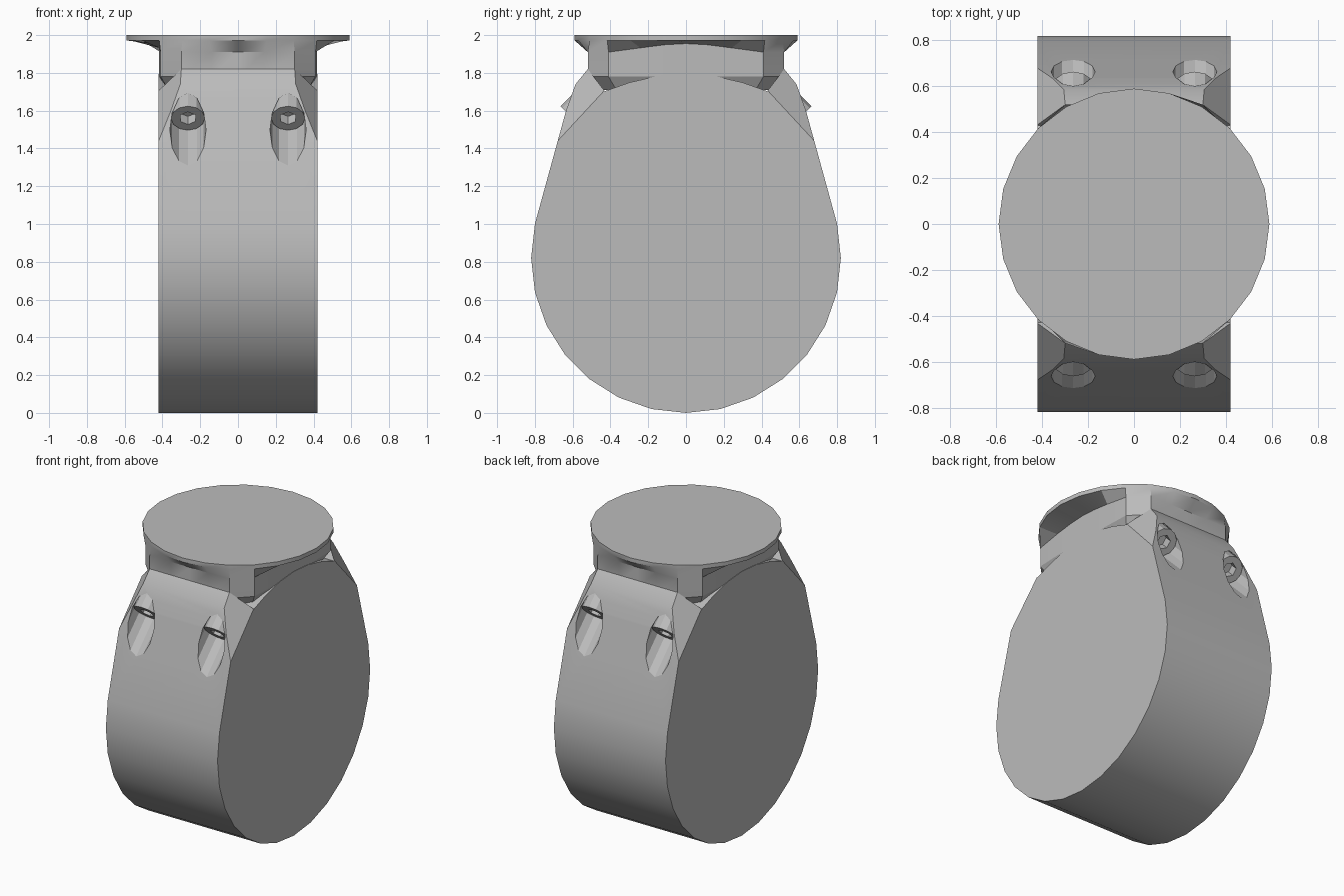
import bpy, bmesh
from math import sin, cos, pi, radians
from mathutils import Vector, Matrix

if "Cube" in bpy.data.objects:
    bpy.data.objects.remove(bpy.data.objects["Cube"], do_unlink=True)

grey = bpy.data.materials.new("plain_grey")
grey.use_nodes = True
grey.diffuse_color = (0.5, 0.5, 0.5, 1)
grey.node_tree.nodes["Principled BSDF"].inputs["Base Color"].default_value = (0.5, 0.5, 0.5, 1)


def finish(bm, name):
    bmesh.ops.recalc_face_normals(bm, faces=bm.faces)
    mesh = bpy.data.meshes.new(name)
    bm.to_mesh(mesh)
    bm.free()
    mesh.materials.append(grey)
    ob = bpy.data.objects.new(name, mesh)
    bpy.context.collection.objects.link(ob)
    return ob


def activate(ob):
    bpy.ops.object.select_all(action='DESELECT')
    ob.select_set(True)
    bpy.context.view_layer.objects.active = ob


def smooth(ob):
    activate(ob)
    bpy.ops.object.shade_smooth_by_angle(angle=radians(28))


def rod(name, start, direction, length, radius, sides):
    """Cylinder from a start point along a direction."""
    bm = bmesh.new()
    turn = direction.to_track_quat('Z', 'Y').to_matrix().to_4x4()
    place = Matrix.Translation(start + direction * length / 2) @ turn
    bmesh.ops.create_cone(bm, cap_ends=True, segments=sides, radius1=radius,
                          radius2=radius, depth=length, matrix=place)
    return finish(bm, name)


def cut(ob, cutter):
    cutter.hide_render = True
    activate(ob)
    mod = ob.modifiers.new("cut", 'BOOLEAN')
    mod.operation, mod.solver, mod.object = 'DIFFERENCE', 'EXACT', cutter
    bpy.ops.object.modifier_apply(modifier=mod.name)
    bpy.data.objects.remove(cutter, do_unlink=True)


# Housing: round underside, tapering flanks, shoulders and a saddle on top
step = 2 * pi / 28
half = [(0.82 * sin(k * step), 0.82 - 0.82 * cos(k * step)) for k in range(9)]
half += [(0.635, 1.6), (0.585, 1.74), (0.52, 1.82), (0.43, 1.703)]
half += [(y, 0.8 + (1 - y * y) ** 0.5 - 0.005) for y in (0.3, 0.15, 0)]
outline = half + [(-y, z) for y, z in reversed(half[1:-1])]
bm = bmesh.new()
face = bm.faces.new([bm.verts.new((-0.42, y, z)) for y, z in outline])
sweep = bmesh.ops.extrude_face_region(bm, geom=[face])
bmesh.ops.translate(bm, vec=(0.84, 0, 0),
                    verts=[g for g in sweep["geom"] if isinstance(g, bmesh.types.BMVert)])
housing = finish(bm, "housing")

# Shoulder corner chamfers, access bores and socket screws in all four corners
for sx in (1, -1):
    for sy in (1, -1):
        label = ("left" if sx > 0 else "right") + ("_back" if sy > 0 else "_front")
        a, b, c = [Vector((sx * x, sy * y, z)) for x, y, z in
                   ((0.42, 0.67, 1.45), (0.3, 0.52, 1.82), (0.42, 0.42, 1.72))]
        normal = (b - a).cross(c - a).normalized()
        if normal.z < 0:
            normal.negate()
        bm = bmesh.new()
        bmesh.ops.create_cube(bm, size=1, matrix=Matrix.Translation((a + b + c) / 3 + normal / 2)
                              @ normal.to_track_quat('Z', 'Y').to_matrix().to_4x4())
        cut(housing, finish(bm, "chamfer_cutter"))

        out = Vector((0, sy, -1)).normalized()
        head = Vector((sx * 0.265, sy * 0.6, 1.56))
        cut(housing, rod("bore_cutter", head - out * 0.11, out, 0.6, 0.096, 12))
        screw = rod("screw_" + label, head - out * 0.13, out, 0.13, 0.09, 12)
        cut(screw, rod("socket_cutter", head - out * 0.06, out, 0.1, 0.047, 6))
        smooth(screw)
smooth(housing)


# Mounting flange: round plate flaring down into an eight-sided neck
def neck_point(angle, scale, z):
    c, s = abs(cos(angle)) + 1e-6, abs(sin(angle)) + 1e-6
    r = scale * min(0.417 / c, 0.52 / s, 0.82 / (c + s))
    return (r * cos(angle), r * sin(angle), z)


angles = [k * pi / 12 for k in range(24)]
rings = [
    [neck_point(a, 0.9, 1.71) for a in angles],
    [neck_point(a, 1, 1.78) for a in angles],
    [neck_point(a, 1, 1.91 + 0.045 * max(0, cos(2 * a))) for a in angles],
    [(0.59 * cos(a), 0.59 * sin(a), 1.972) for a in angles],
    [(0.59 * cos(a), 0.59 * sin(a), 2) for a in angles],
]
bm = bmesh.new()
loops = [[bm.verts.new(p) for p in ring] for ring in rings]
for low, high in zip(loops, loops[1:]):
    for i in range(24):
        j = (i + 1) % 24
        bm.faces.new((low[i], low[j], high[j], high[i]))
bm.faces.new(loops[0])
bm.faces.new(loops[-1])
smooth(finish(bm, "mounting_flange"))
